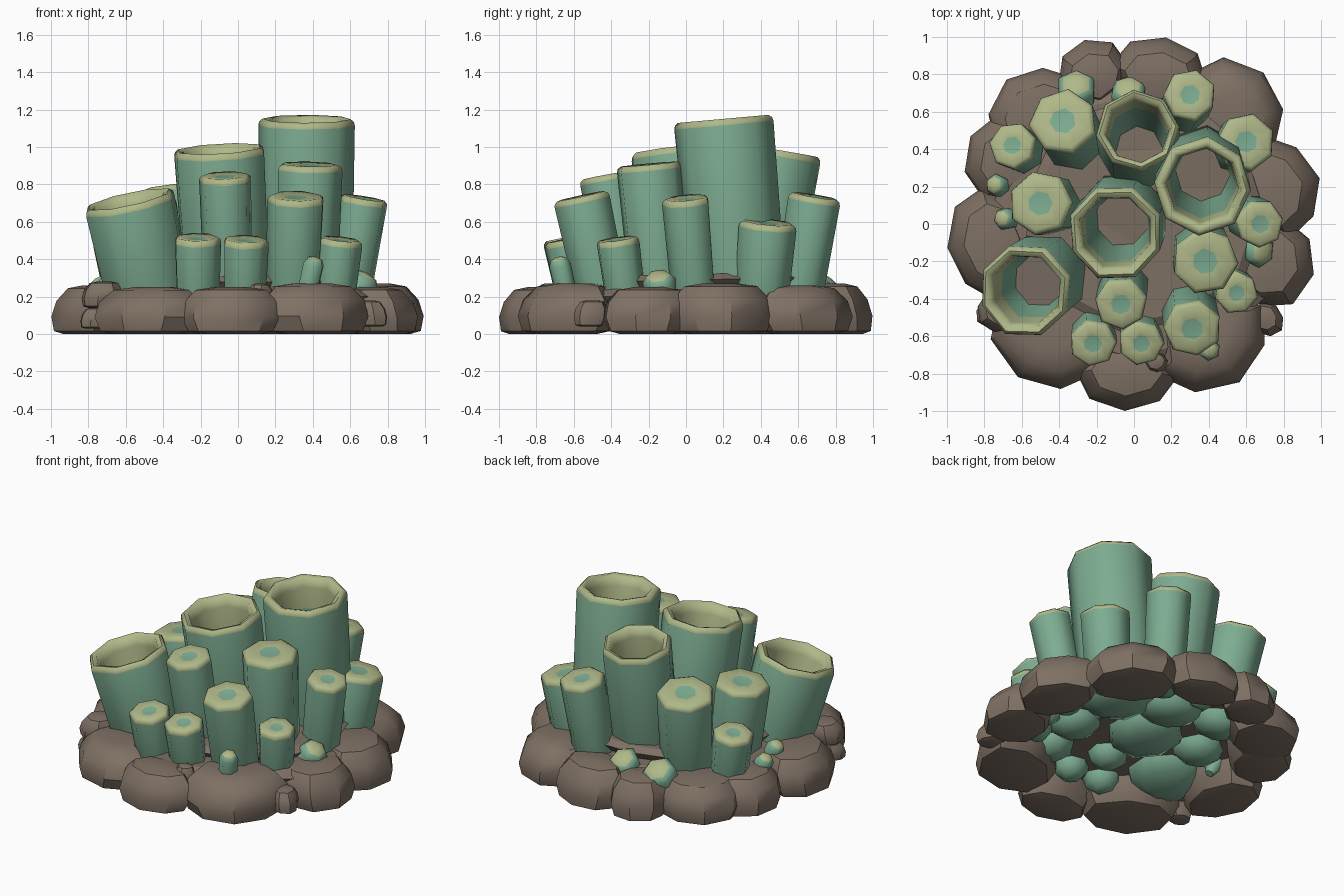
import bpy, bmesh, math, random
from mathutils import Matrix, Vector

rng = random.Random(4)
old = bpy.data.objects.get("Cube")
if old:
    bpy.data.objects.remove(old, do_unlink=True)


def material(name, rgb):
    m = bpy.data.materials.new(name)
    m.use_nodes = True
    m.diffuse_color = (*rgb, 1)
    m.node_tree.nodes["Principled BSDF"].inputs["Base Color"].default_value = (*rgb, 1)
    return m


GREEN, LIME, BROWN = 0, 1, 2
PALETTE = [material("sea_green", (0.205, 0.413, 0.285)),
           material("pale_lime", (0.43, 0.48, 0.25)),
           material("stone_brown", (0.21, 0.163, 0.127))]


def loft(name, rings, sides, matrix, jitter, angle, cap_mats):
    """Skin rings of (radius, height, material of the band above) and cap both ends."""
    bm = bmesh.new()
    wobble = [1] + [1 - rng.random() * jitter for _ in range(sides - 1)]
    loops = []
    for radius, z, _ in rings:
        loops.append([bm.verts.new((radius * w * math.cos(math.tau * i / sides),
                                    radius * w * math.sin(math.tau * i / sides), z))
                      for i, w in enumerate(wobble)])
    for low, high, ring in zip(loops, loops[1:], rings):
        for i in range(sides):
            j = (i + 1) % sides
            bm.faces.new((low[i], low[j], high[j], high[i])).material_index = ring[2]
    bm.faces.new(loops[0][::-1]).material_index = cap_mats[0]
    bm.faces.new(loops[-1]).material_index = cap_mats[1]
    bm.transform(matrix)
    mesh = bpy.data.meshes.new(name)
    bm.to_mesh(mesh)
    bm.free()
    for m in PALETTE:
        mesh.materials.append(m)
    obj = bpy.data.objects.new(name, mesh)
    bpy.context.collection.objects.link(obj)
    bpy.ops.object.select_all(action='DESELECT')
    obj.select_set(True)
    bpy.context.view_layer.objects.active = obj
    bpy.ops.object.shade_smooth_by_angle(angle=math.radians(angle))


def tube(name, top, base, r, sides, kind):
    """A leaning tube from its base point to the centre of its rim."""
    start = Vector((*base, 0.13))
    axis = Vector(top) - start
    n = axis.length
    rings = [(r * 0.45, -0.06, GREEN), (r * 0.88, -0.01, GREEN), (r * 0.97, 0.06, GREEN)]
    end = GREEN
    if kind == "hollow":
        rings += [(r * 1.03, n - 0.024, LIME), (r * 1.01, n - 0.005, LIME),
                  (r * 0.94, n + 0.01, LIME), (r * 0.82, n, LIME),
                  (r * 0.77, n - 0.06, LIME), (r * 0.73, n - 0.2, GREEN),
                  (r * 0.58, 0.2, BROWN)]
        end = BROWN
    elif kind == "closed":
        rings += [(r * 1.04, n - 0.024, LIME), (r * 1.01, n - 0.005, LIME),
                  (r * 0.88, n + 0.008, LIME), (r * 0.4, n + 0.002, GREEN),
                  (r * 0.3, n, GREEN)]
    else:
        rings += [(r * 1.02, n - 0.03, GREEN), (r * 0.75, n, LIME), (r * 0.3, n + 0.01, LIME)]
        end = LIME
    turn = axis.to_track_quat('Z', 'Y').to_matrix().to_4x4()
    spin = Matrix.Rotation(rng.random() * math.tau, 4, 'Z')
    loft(name, rings, sides, Matrix.Translation(start) @ turn @ spin, 0.05, 62,
         (GREEN, end))


def rock(name, x, y, radial, tangential, bottom, top):
    """A rounded stone whose long side follows the ring and whose top leans inward."""
    h = top - bottom
    rings = [(0.6, 0, BROWN), (0.86, 0.06 * h, BROWN), (1.0, 0.36 * h, BROWN),
             (0.95, 0.68 * h, BROWN), (0.72, 0.94 * h, BROWN), (0.35, h, BROWN)]
    lean = Matrix.Identity(4)
    lean[0][2], lean[0][3] = -0.2, 0.07 * h
    matrix = (Matrix.Translation((x, y, bottom))
              @ Matrix.Rotation(math.atan2(y, x), 4, 'Z')
              @ lean @ Matrix.Diagonal((radial, tangential, 1, 1)))
    loft(name, rings, 8, matrix, 0.09, 36, (BROWN, BROWN))


# Large hollow tubes: rim centre, base, radius
for i, (top, base, r) in enumerate([
        ((0.37, 0.2, 1.14), (0.37, 0.29), 0.26),
        ((-0.1, -0.05, 0.98), (-0.05, 0.05), 0.255),
        ((-0.585, -0.36, 0.71), (-0.46, -0.27), 0.255),
        ((0.02, 0.5, 0.97), (0.03, 0.36), 0.22)]):
    tube(f"hollow_tube_{i + 1}", top, base, r, 8, "hollow")

# Medium closed tubes
for i, (top, base, r) in enumerate([
        ((-0.38, 0.55, 0.76), (-0.31, 0.42), 0.18),
        ((-0.5, 0.11, 0.7), (-0.42, 0.1), 0.17),
        ((-0.65, 0.42, 0.51), (-0.58, 0.38), 0.125),
        ((0.3, 0.69, 0.73), (0.26, 0.59), 0.14),
        ((-0.07, -0.43, 0.84), (-0.05, -0.3), 0.14),
        ((0.38, -0.2, 0.9), (0.36, -0.13), 0.175),
        ((0.31, -0.56, 0.73), (0.29, -0.43), 0.155),
        ((0.675, 0.0, 0.72), (0.58, 0.05), 0.13),
        ((0.6, 0.44, 0.59), (0.54, 0.4), 0.155),
        ((-0.22, -0.64, 0.51), (-0.22, -0.56), 0.125),
        ((0.04, -0.64, 0.5), (0.03, -0.56), 0.12),
        ((0.55, -0.37, 0.5), (0.51, -0.32), 0.115)]):
    tube(f"closed_tube_{i + 1}", top, base, r, 7, "closed")

# Small sprouts around the edge
for i, (top, base, r) in enumerate([
        ((0.41, -0.68, 0.4), (0.35, -0.62), 0.06),
        ((0.69, -0.15, 0.31), (0.58, -0.12), 0.09),
        ((-0.75, 0.21, 0.29), (-0.68, 0.2), 0.06),
        ((-0.71, 0.03, 0.3), (-0.62, 0.02), 0.06),
        ((-0.31, 0.75, 0.3), (-0.3, 0.64), 0.11),
        ((-0.03, 0.73, 0.29), (-0.02, 0.62), 0.1)]):
    tube(f"sprout_{i + 1}", top, base, r, 6, "sprout")

# Ring of boulders: x, y, radial and tangential half size, height
for i, (x, y, a, b, h) in enumerate([
        (-0.04, -0.82, 0.18, 0.28, 0.25), (-0.47, -0.62, 0.25, 0.34, 0.25),
        (0.42, -0.63, 0.26, 0.34, 0.27), (0.75, -0.21, 0.22, 0.26, 0.25),
        (0.77, 0.19, 0.23, 0.29, 0.27), (0.53, 0.62, 0.25, 0.31, 0.26),
        (0.14, 0.82, 0.18, 0.26, 0.27), (-0.22, 0.82, 0.17, 0.2, 0.26),
        (-0.53, 0.6, 0.23, 0.29, 0.25), (-0.69, 0.37, 0.21, 0.26, 0.25),
        (-0.79, -0.1, 0.21, 0.31, 0.26)]):
    rock(f"boulder_{i + 1}", x, y, a, b, 0, h)

# Small stones wedged between the boulders
for i, stone in enumerate([
        (0.71, -0.51, 0.1, 0.09, 0.04, 0.18), (-0.73, -0.47, 0.11, 0.12, 0.14, 0.28),
        (-0.77, -0.48, 0.08, 0.08, 0.03, 0.14), (0.12, -0.75, 0.06, 0.07, 0.14, 0.27)]):
    rock(f"small_stone_{i + 1}", *stone)

# Thin slabs of stone between the tubes
loft("floor_slab", [(0.78, 0.17, BROWN), (0.81, 0.2, BROWN), (0.74, 0.24, BROWN)],
     12, Matrix.Identity(4), 0.08, 30, (BROWN, BROWN))
loft("upper_slab", [(0.62, 0.24, BROWN), (0.67, 0.29, BROWN), (0.62, 0.32, BROWN)], 11,
     Matrix.Translation((0.03, 0.06, 0)) @ Matrix.Rotation(0.02, 4, 'X'), 0.12, 30,
     (BROWN, BROWN))
